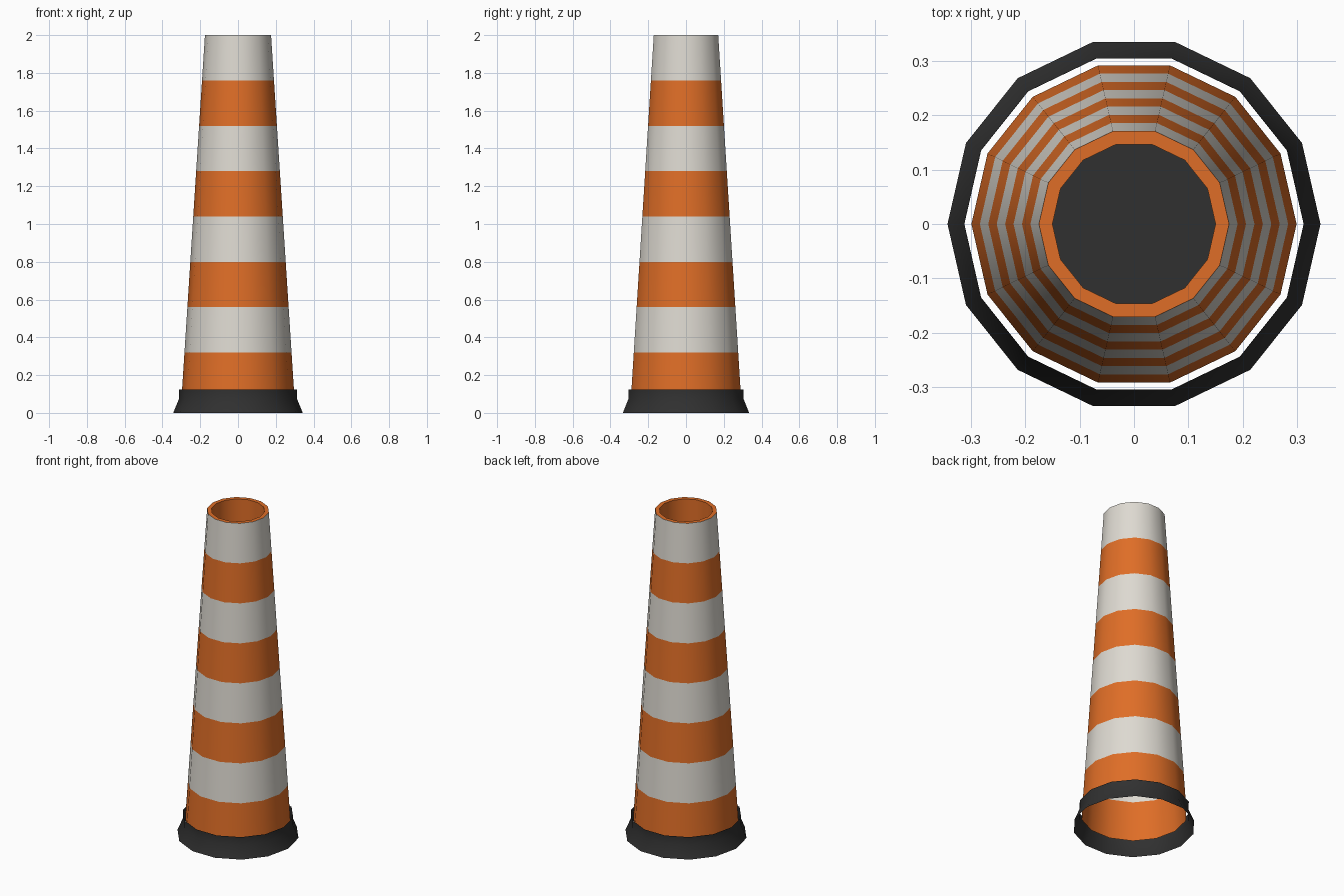
import bpy
import bmesh
import math

SIDES = 14

cube = bpy.data.objects.get("Cube")
if cube:
    bpy.data.objects.remove(cube)


def material(name, rgb):
    mat = bpy.data.materials.new(name)
    mat.use_nodes = True
    mat.diffuse_color = (*rgb, 1)
    mat.node_tree.nodes["Principled BSDF"].inputs["Base Color"].default_value = (*rgb, 1)
    return mat


orange = material("orange", (0.74, 0.155, 0.02))
white = material("off white", (0.73, 0.70, 0.64))
black = material("black rubber", (0.03, 0.03, 0.03))


def lathe(name, profile, mats, bands=None, cap=False):
    """Spin (radius, z) points; bands gives a material index per segment."""
    bm = bmesh.new()
    rings = []
    for r, z in profile:
        angles = [2 * math.pi * i / SIDES for i in range(SIDES)]
        rings.append([bm.verts.new((r * math.cos(a), r * math.sin(a), z)) for a in angles])
    for k, (low, high) in enumerate(zip(rings, rings[1:])):
        for i in range(SIDES):
            j = (i + 1) % SIDES
            face = bm.faces.new((low[i], low[j], high[j], high[i]))
            face.material_index = bands[k] if bands else 0
    if cap:
        bm.faces.new(rings[-1])
    mesh = bpy.data.meshes.new(name)
    bm.to_mesh(mesh)
    bm.free()
    for mat in mats:
        mesh.materials.append(mat)
    obj = bpy.data.objects.new(name, mesh)
    bpy.context.collection.objects.link(obj)
    bpy.ops.object.select_all(action="DESELECT")
    obj.select_set(True)
    bpy.context.view_layer.objects.active = obj
    bpy.ops.object.shade_smooth_by_angle(angle=math.radians(30))
    return obj


# Tapered striped body, open below, with a rim and a recess at the top
STRIPES = 8
bottom_r, top_r, bottom_z, top_z = 0.299, 0.175, 0.08, 2.0
hole_r, floor_z = 0.15, 1.7
profile = []
for k in range(STRIPES + 1):
    t = k / STRIPES
    profile.append((bottom_r + (top_r - bottom_r) * t, bottom_z + (top_z - bottom_z) * t))
profile += [(hole_r, top_z), (hole_r, floor_z)]
bands = [k % 2 for k in range(STRIPES)] + [0, 0]
lathe("striped_body", profile, [orange, white], bands)

# Dark floor closing the recess
lathe("recess_floor", [(hole_r, floor_z)], [black], cap=True)

# Flared rubber collar standing clear of the body
lathe("base_collar", [(0.343, 0), (0.312, 0.075), (0.313, 0.125)], [black])
